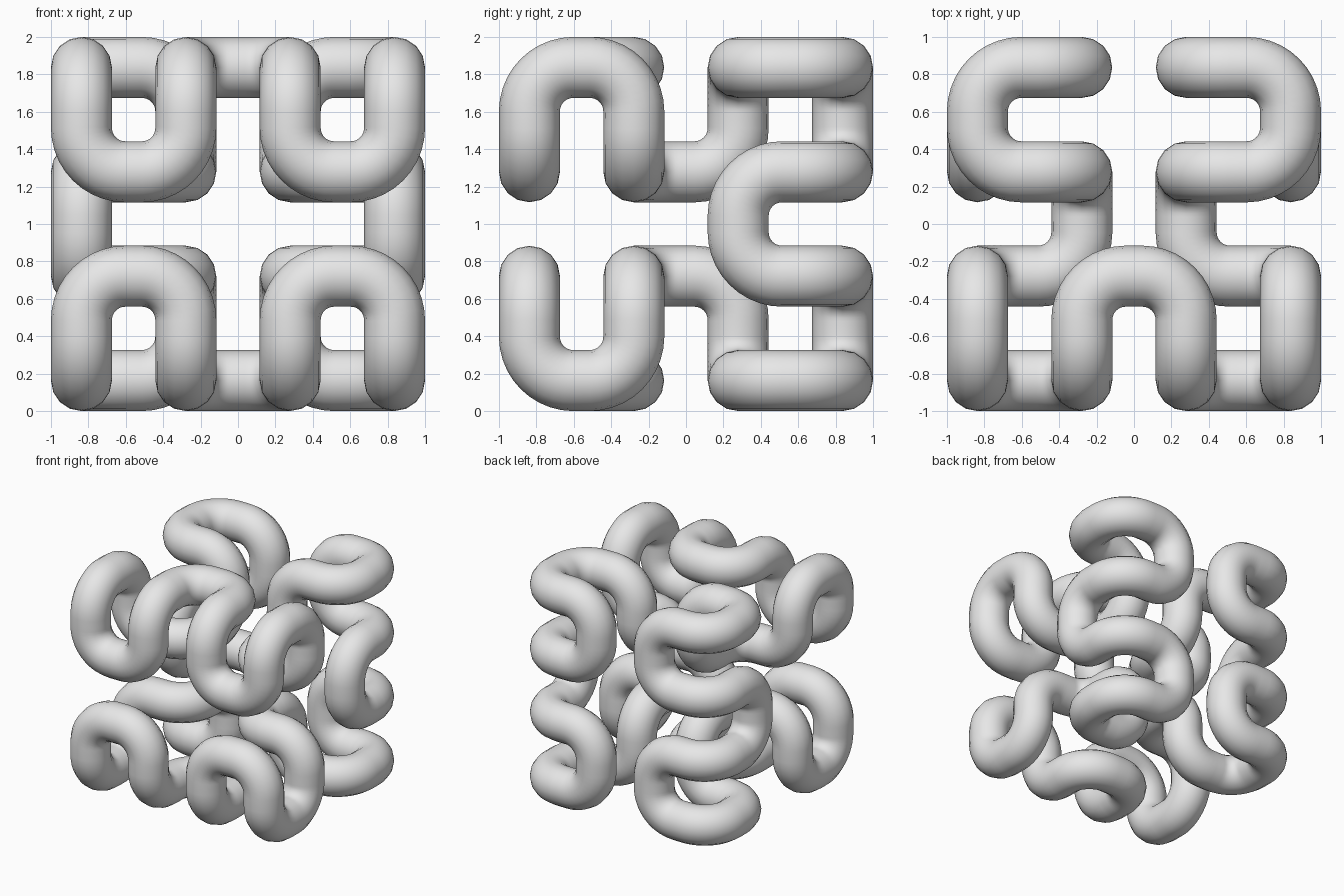
import bpy
import math
from mathutils import Vector

STEP = 0.558      # lattice spacing
TUBE = 0.163      # tube radius
BEND = 0.235      # centre-line bend radius
ARC = 10          # segments per bend

cube = bpy.data.objects.get("Cube")
if cube:
    bpy.data.objects.remove(cube, do_unlink=True)

grey = bpy.data.materials.new("light grey")
grey.use_nodes = True
colour = (0.8, 0.8, 0.8, 1.0)
grey.diffuse_color = colour
grey.node_tree.nodes["Principled BSDF"].inputs["Base Color"].default_value = colour

# One quarter of the closed lattice walk, as xyz cell indices
quarter = [tuple(map(int, cell)) for cell in (
    "213 203 202 302 303 313 312 212 "
    "222 223 323 333 233 232 332 322").split()]

# Mirror top to bottom, then right to left, keeping the walk continuous
half = quarter + [(x, y, 3 - z) for x, y, z in reversed(quarter)]
walk = half + [(3 - x, y, z) for x, y, z in reversed(half)]
corners = [(Vector(c) - Vector((1.5, 1.5, 1.5))) * STEP + Vector((0, 0, 1))
           for c in walk]

# Round every turn with a quarter circle
path = []
for i, p in enumerate(corners):
    a = (p - corners[i - 1]).normalized()
    b = (corners[(i + 1) % len(corners)] - p).normalized()
    if a.dot(b) > 0.9:
        path.append(p)
        continue
    centre = p + (b - a) * BEND
    for k in range(ARC + 1):
        t = k / ARC * math.pi / 2
        path.append(centre + (a * math.sin(t) - b * math.cos(t)) * BEND)

# Sweep a round section along the closed path
curve = bpy.data.curves.new("folded_tube", "CURVE")
curve.dimensions = "3D"
curve.bevel_depth = TUBE
curve.bevel_resolution = 6
curve.twist_mode = "MINIMUM"
spline = curve.splines.new("POLY")
spline.points.add(len(path) - 1)
for point, co in zip(spline.points, path):
    point.co = (*co, 1)
spline.use_cyclic_u = True
spline.use_smooth = True
curve.materials.append(grey)

tube = bpy.data.objects.new("folded_tube", curve)
bpy.context.collection.objects.link(tube)

# Convert to a smooth mesh
bpy.ops.object.select_all(action="DESELECT")
tube.select_set(True)
bpy.context.view_layer.objects.active = tube
bpy.ops.object.convert(target="MESH")
bpy.ops.object.shade_smooth()
